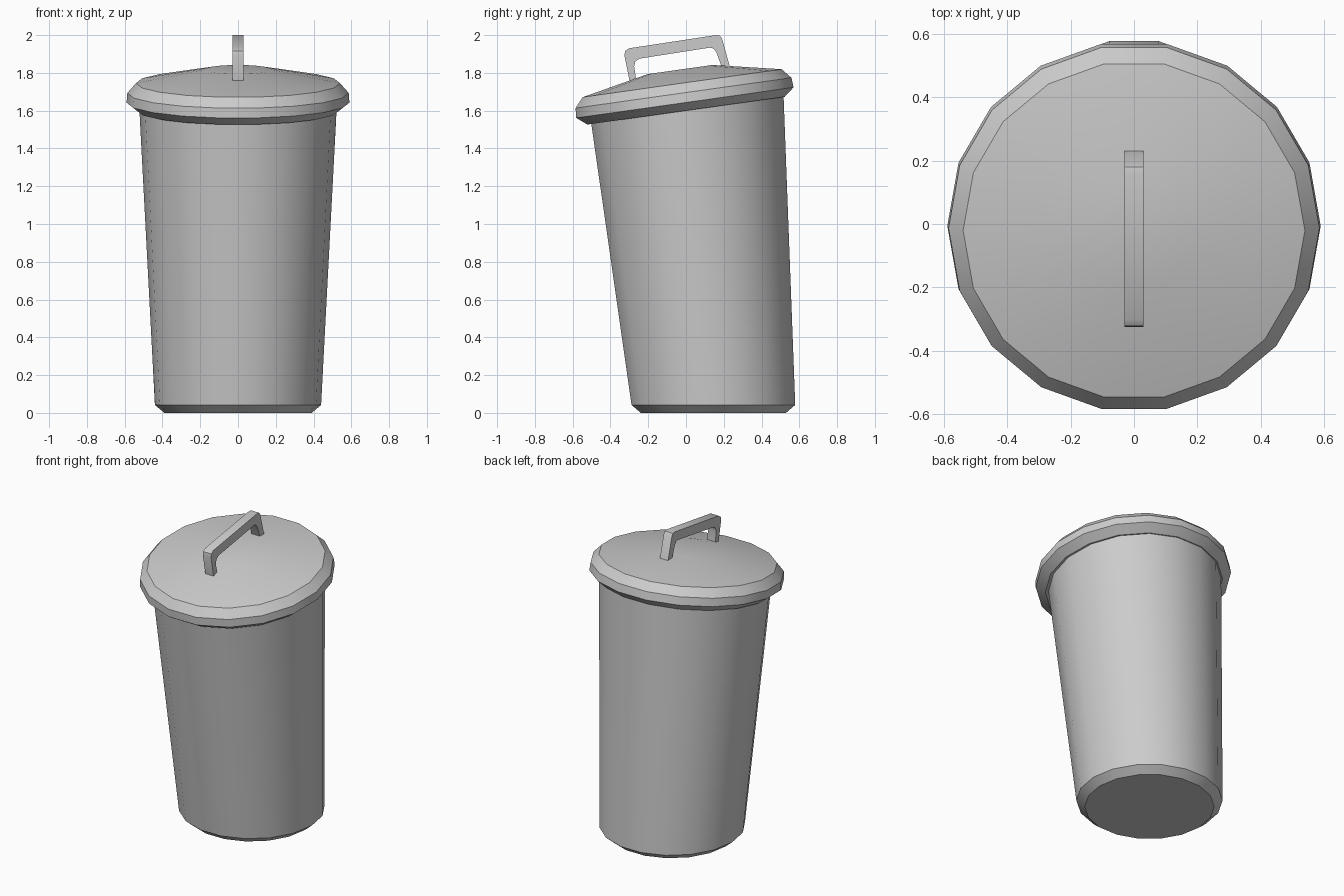
import bpy, bmesh
from math import radians, cos, sin, pi
from mathutils import Matrix

if "Cube" in bpy.data.objects:
    bpy.data.objects.remove(bpy.data.objects["Cube"])

SIDES = 18
# Tilted frame shared by the rim of the can, the lid and the handle
LID = Matrix.Translation((0, 0, 1.60)) @ Matrix.Rotation(radians(8), 4, 'X')


def finish(name, bm, angle=30):
    bmesh.ops.recalc_face_normals(bm, faces=bm.faces)
    mesh = bpy.data.meshes.new(name)
    bm.to_mesh(mesh)
    bm.free()
    ob = bpy.data.objects.new(name, mesh)
    bpy.context.collection.objects.link(ob)
    bpy.ops.object.select_all(action='DESELECT')
    ob.select_set(True)
    bpy.context.view_layer.objects.active = ob
    bpy.ops.object.shade_smooth_by_angle(angle=radians(angle))
    return ob


def loft(name, rings, cap_start=False, cap_end=False):
    """Bridge rings given as (radius, matrix)."""
    bm = bmesh.new()
    loops = []
    for r, m in rings:
        angles = [2 * pi * i / SIDES for i in range(SIDES)]
        loops.append([bm.verts.new(m @ Matrix.Translation((r * cos(a), r * sin(a), 0)).translation)
                      for a in angles])
    for lo, hi in zip(loops, loops[1:]):
        for i in range(SIDES):
            j = (i + 1) % SIDES
            bm.faces.new((lo[i], lo[j], hi[j], hi[i]))
    if cap_start:
        bm.faces.new(loops[0][::-1])
    if cap_end:
        bm.faces.new(loops[-1])
    return finish(name, bm)


def at(y, z):
    return Matrix.Translation((0, y, z))


# Leaning can: level chamfered base, tilted mouth
loft("can_body", [(0.39, at(0.145, 0)), (0.44, at(0.145, 0.042)),
                  (0.522, LID @ at(0.008, 0.002))], cap_start=True)

# Lid with bevelled rim and shallow dome
lid_profile = [(0.50, 0), (0.536, 0), (0.59, 0.043), (0.586, 0.095),
               (0.54, 0.147), (0.175, 0.22)]
loft("lid", [(r, LID @ at(0, h)) for r, h in lid_profile], cap_end=True)

# Handle: outer and inner outlines of the arch, paired point by point
outer = [(-0.272, 0.16), (-0.282, 0.335), (-0.275, 0.357), (-0.253, 0.369),
         (0.212, 0.374), (0.233, 0.368), (0.242, 0.352), (0.266, 0.17)]
inner = [(-0.238, 0.16), (-0.239, 0.27), (-0.23, 0.294), (-0.206, 0.307),
         (0.170, 0.313), (0.190, 0.306), (0.202, 0.285), (0.226, 0.17)]
bm = bmesh.new()
sections = []
for (uo, ho), (ui, hi) in zip(outer, inner):
    sections.append([bm.verts.new(LID @ Matrix.Translation((x, u, h)).translation)
                     for x, u, h in ((-0.03, uo, ho), (0.03, uo, ho),
                                     (0.03, ui, hi), (-0.03, ui, hi))])
for a, b in zip(sections, sections[1:]):
    for i in range(4):
        j = (i + 1) % 4
        bm.faces.new((a[i], a[j], b[j], b[i]))
bm.faces.new(sections[0][::-1])
bm.faces.new(sections[-1])
finish("lid_handle", bm, 40)
